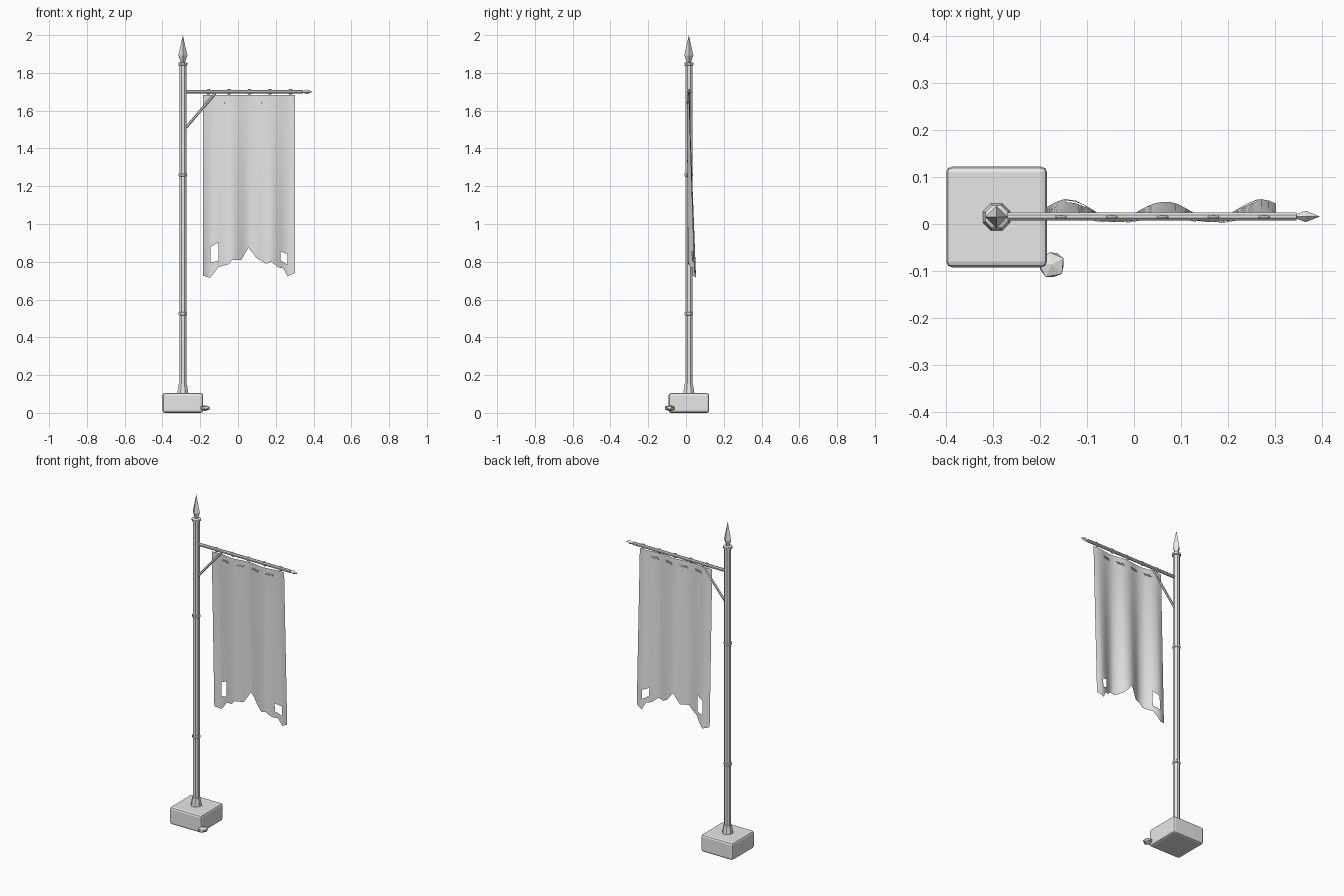
import bpy, bmesh, math, random
from mathutils import Vector, Matrix

random.seed(4)
cube = bpy.data.objects.get("Cube")
if cube:
    bpy.data.objects.remove(cube, do_unlink=True)

grey = bpy.data.materials.new("plain_grey")
grey.use_nodes = True
grey.diffuse_color = (0.8, 0.8, 0.8, 1)
grey.node_tree.nodes["Principled BSDF"].inputs["Base Color"].default_value = (0.8, 0.8, 0.8, 1)

PX, PY, BAR_Z = -0.292, 0.015, 1.70


def finish(name, bm, smooth=False):
    bmesh.ops.recalc_face_normals(bm, faces=bm.faces)
    me = bpy.data.meshes.new(name)
    bm.to_mesh(me)
    bm.free()
    ob = bpy.data.objects.new(name, me)
    bpy.context.collection.objects.link(ob)
    me.materials.append(grey)
    for p in me.polygons:
        p.use_smooth = smooth
    return ob


def lathe(name, profile, sides, origin, axis=(0, 0, 1), turn=0.5):
    """Closed solid of revolution from (radius, height) pairs."""
    bm = bmesh.new()
    rot = Vector(axis).to_track_quat('Z', 'Y')
    rings = []
    for r, h in profile:
        ring = []
        for i in range(sides):
            a = 2 * math.pi * (i + turn) / sides
            ring.append(bm.verts.new(Vector(origin) + rot @ Vector((r * math.cos(a), r * math.sin(a), h))))
        rings.append(ring)
    for lo, hi in zip(rings, rings[1:]):
        for i in range(sides):
            j = (i + 1) % sides
            bm.faces.new((lo[i], lo[j], hi[j], hi[i]))
    bm.faces.new(rings[0])
    bm.faces.new(rings[-1])
    bmesh.ops.remove_doubles(bm, verts=bm.verts, dist=1e-5)
    return finish(name, bm)


def lerp(points, x):
    for (x0, v0), (x1, v1) in zip(points, points[1:]):
        if x <= x1:
            return v0 + (v1 - v0) * (x - x0) / (x1 - x0)
    return points[-1][1]


# Stone base with worn, bevelled edges
bm = bmesh.new()
bmesh.ops.create_cube(bm, size=1, matrix=Matrix.Translation((PX, PY, 0.0525)) @ Matrix.Diagonal((0.214, 0.214, 0.105, 1)))
bmesh.ops.bevel(bm, geom=bm.edges[:], offset=0.012, segments=2, profile=0.5, affect='EDGES')
finish("stone_base", bm)

# Fallen chip of stone beside the base
bm = bmesh.new()
bmesh.ops.create_icosphere(bm, subdivisions=1, radius=1)
for v in bm.verts:
    v.co *= random.uniform(0.88, 1.08)
bmesh.ops.transform(bm, verts=bm.verts, matrix=Matrix.Translation((-0.175, -0.086, 0.025))
                    @ Matrix.Rotation(0.5, 4, 'Z') @ Matrix.Diagonal((0.032, 0.031, 0.017, 1)))
finish("stone_chip", bm)

# Pole, its foot collar, joint bands and top cap
lathe("pole", [(0.02, 0.1), (0.02, 1.85)], 8, (PX, PY, 0))
lathe("foot_collar", [(0.032, 0.1), (0.03, 0.115), (0.023, 0.155), (0.02, 0.156)], 8, (PX, PY, 0))
for name, z, r in (("lower_band", 0.525, 0.0235), ("upper_band", 1.26, 0.0235), ("top_cap", 1.847, 0.026)):
    lathe(name, [(0.019, -0.009), (r, -0.006), (r, 0.006), (0.019, 0.009)], 8, (PX, PY, z))

# Spear finials on the pole and on the arm
lathe("pole_finial", [(0.01, 1.853), (0.013, 1.862), (0.024, 1.892), (0, 2.0)], 4, (PX, PY, 0), turn=0)
lathe("arm_finial", [(0.003, 0.34), (0.012, 0.365), (0, 0.395)], 4, (0, PY + 0.001, BAR_Z), axis=(1, 0, 0), turn=0)

# Arm and diagonal brace
lathe("arm", [(0.0095, -0.285), (0.0095, 0.345)], 8, (0, PY + 0.001, BAR_Z), axis=(1, 0, 0))
start, end = Vector((-0.28, PY, 1.505)), Vector((-0.12, PY, 1.693))
lathe("brace", [(0.007, 0), (0.007, (end - start).length)], 6, start, axis=end - start)

# Hanging rings around the arm
for k in range(5):
    bpy.ops.mesh.primitive_torus_add(major_segments=12, minor_segments=6, major_radius=0.0115, minor_radius=0.004,
                                     location=(-0.155 + 0.108 * k, PY, BAR_Z), rotation=(math.pi / 2, 0, 0))
    ring = bpy.context.object
    ring.name = f"hanging_ring_{k + 1}"
    ring.data.materials.append(grey)

# Banner: rippled cloth with a ragged hem and two torn holes
LEFT, RIGHT, TOP = -0.185, 0.302, 1.682
hem = [(LEFT, .727), (-.148, .715), (-.103, .772), (-.05, .787), (-.03, .81), (.017, .81), (.055, .875),
       (.098, .82), (.15, .79), (.177, .80), (.213, .77), (.24, .765), (.262, .722), (RIGHT, .742)]
hole_top = [(LEFT, .89), (-.145, .88), (-.103, .902), (.055, .92), (.225, .855), (.262, .84), (RIGHT, .84)]
hole_low = [(LEFT, .79), (-.145, .795), (-.103, .805), (.055, .89), (.225, .807), (.262, .785), (RIGHT, .79)]
holes = [(-.145, -.103), (.225, .262)]


def cloth_y(x, z):
    t = (TOP - z) / (TOP - 0.72)
    return 0.01 + 0.022 * t + (0.006 + 0.015 * t) * math.cos(2 * math.pi * (x + 0.14) / 0.205)


marks = {p[0] for p in hem + hole_top}
for i in range(33):
    x = LEFT + (RIGHT - LEFT) * i / 32
    if min(abs(x - m) for m in marks) > 0.006:
        marks.add(x)
xs = sorted(marks)
ROWS = 12
bm = bmesh.new()
columns = []
for x in xs:
    zt = lerp(hole_top, x)
    levels = [TOP + (zt - TOP) * r / ROWS for r in range(ROWS + 1)]
    levels += [lerp(hole_low, x), lerp(hem, x)]
    columns.append([bm.verts.new((x, cloth_y(x, z), z)) for z in levels])
for x0, x1, a, b in zip(xs, xs[1:], columns, columns[1:]):
    mid = (x0 + x1) / 2
    for r in range(len(a) - 1):
        if r == ROWS and any(lo < mid < hi for lo, hi in holes):
            continue
        bm.faces.new((a[r], a[r + 1], b[r + 1], b[r]))
finish("banner_cloth", bm, smooth=True)

# Stitched patches along the top of the banner
for k in range(4):
    cx = -0.089 + 0.098 * k
    bm = bmesh.new()
    for row in (-1, 1):
        for col in (-1, 0, 1):
            x, z = cx + 0.014 * col + 0.003 * row, 1.645 + 0.004 * row
            slope = math.atan2(cloth_y(x + 0.005, z) - cloth_y(x - 0.005, z), 0.01)
            bmesh.ops.create_cube(bm, size=1, matrix=Matrix.Translation((x, cloth_y(x, z), z))
                                  @ Matrix.Rotation(slope, 4, 'Z') @ Matrix.Diagonal((0.016, 0.006, 0.005, 1)))
    finish(f"stitching_{k + 1}", bm)
